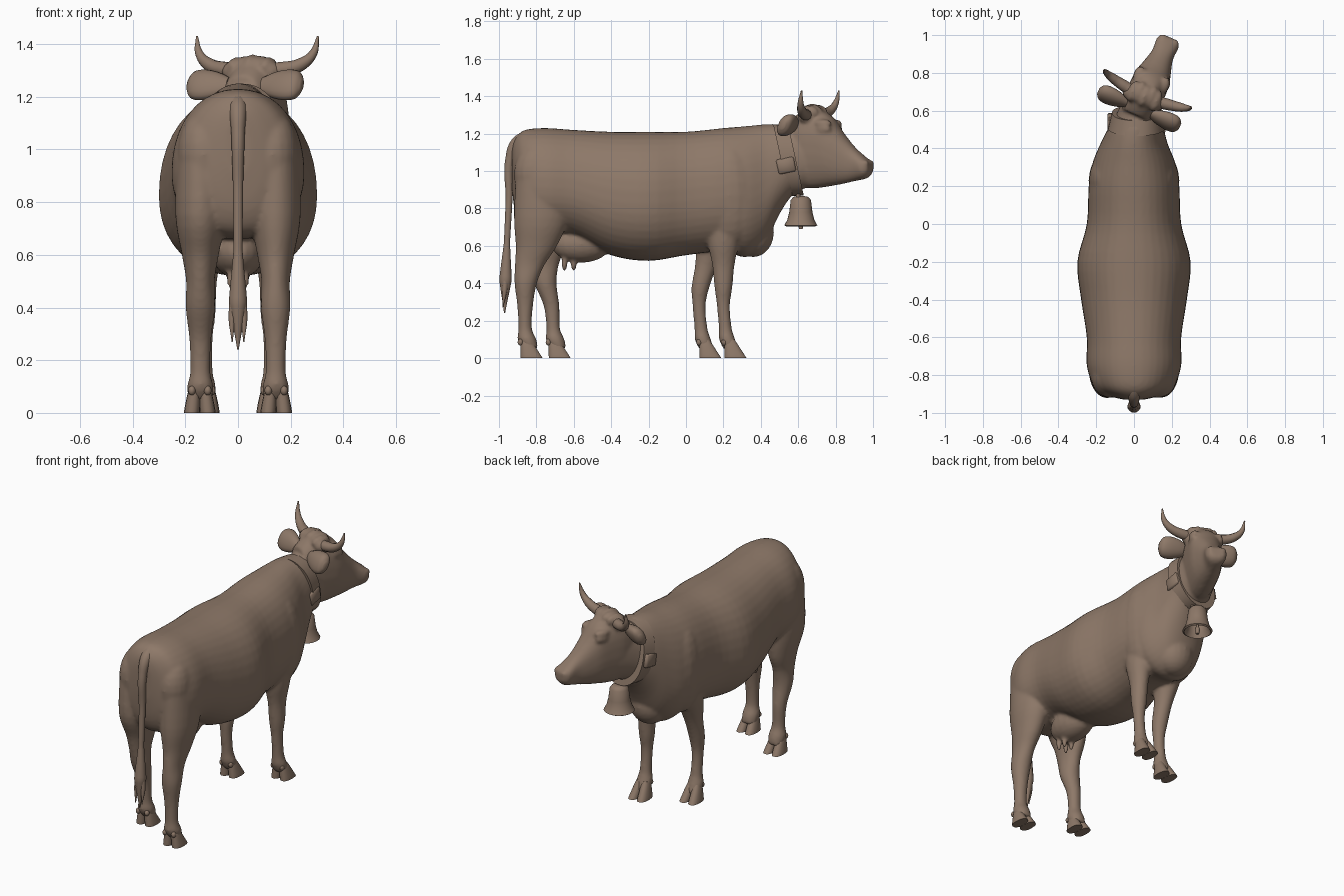
import bpy, bmesh, math
from mathutils import Vector, Matrix

cube = bpy.data.objects.get("Cube")
if cube:
    bpy.data.objects.remove(cube, do_unlink=True)

brown = bpy.data.materials.new("warm brown")
brown.use_nodes = True
colour = (0.27, 0.19, 0.14, 1)
brown.diffuse_color = colour
shader = next(n for n in brown.node_tree.nodes if n.type == 'BSDF_PRINCIPLED')
shader.inputs["Base Color"].default_value = colour
shader.inputs["Roughness"].default_value = 0.8


# Helpers -------------------------------------------------------------
def along_y(u, v, s):
    return Vector((u, s, v))


def along_z(u, v, s):
    return Vector((u, v, s))


def head_space(side, fwd, z):
    """Turned head frame: sideways and forward distances from the poll."""
    return Vector((0.04 + 0.92 * side + 0.4 * fwd, 0.64 - 0.4 * side + 0.92 * fwd, z))


def head_along(u, v, s):
    return head_space(u, s, v)


def ear_along(u, v, s):
    return head_space(s, u + 0.35 * (v - 1.25), v)


def strap_along(u, v, s):
    return Vector((u, s - 0.22 * (v - 1.05), v))


def refine(rows, steps):
    """Pass a smooth curve through the section rows."""
    out = []
    for i in range(len(rows) - 1):
        before, start, end, after = (rows[max(0, min(len(rows) - 1, i + k))] for k in (-1, 0, 1, 2))
        for j in range(steps):
            t = j / steps
            out.append([q + t / 2 * (r - p + t * (2 * p - 5 * q + 4 * r - w + t * (3 * (q - r) + w - p)))
                        for p, q, r, w in zip(before, start, end, after)])
    return out + [list(rows[-1])]


def loft(bm, rows, place, steps=4, sides=28, power=2, widest=0.5):
    """Skin over sections: (station, centre, half width, high, low)."""
    rings = []
    for station, centre, half, high, low in refine(rows, steps):
        middle = low + widest * (high - low)
        ring = []
        for k in range(sides):
            angle = math.tau * k / sides
            across, up = math.cos(angle), math.sin(angle)
            u = centre + half * math.copysign(abs(across) ** (2 / power), across)
            v = middle + ((high if up > 0 else low) - middle) * abs(up) ** (2 / power)
            ring.append(bm.verts.new(place(u, v, station)))
        rings.append(ring)
    faces = [bm.faces.new((p[k], p[(k + 1) % sides], q[(k + 1) % sides], q[k]))
             for p, q in zip(rings, rings[1:]) for k in range(sides)]
    faces += [bm.faces.new(rings[0]), bm.faces.new(rings[-1])]
    bmesh.ops.recalc_face_normals(bm, faces=faces)


def blob(bm, centre, radii, turn=0):
    matrix = Matrix.Translation(centre) @ Matrix.Rotation(turn, 4, 'Z') @ Matrix.Diagonal((*radii, 1))
    bmesh.ops.create_uvsphere(bm, u_segments=20, v_segments=12, radius=1, matrix=matrix)


def smooth(ob):
    bpy.ops.object.select_all(action='DESELECT')
    ob.select_set(True)
    bpy.context.view_layer.objects.active = ob
    if ob.type == 'CURVE':
        bpy.ops.object.convert(target='MESH')
    bpy.ops.object.shade_smooth_by_angle(angle=math.radians(45))


def finish(name, bm):
    mesh = bpy.data.meshes.new(name)
    bm.to_mesh(mesh)
    bm.free()
    ob = bpy.data.objects.new(name, mesh)
    bpy.context.collection.objects.link(ob)
    mesh.materials.append(brown)
    smooth(ob)
    return ob


def tube(name, points):
    """Tapered round tube through (position, radius) pairs."""
    curve = bpy.data.curves.new(name, 'CURVE')
    curve.dimensions = '3D'
    curve.bevel_depth = 1
    curve.bevel_resolution = 3
    curve.use_fill_caps = True
    spline = curve.splines.new('BEZIER')
    spline.bezier_points.add(len(points) - 1)
    for point, (position, radius) in zip(spline.bezier_points, points):
        point.co, point.radius = position, radius
        point.handle_left_type = point.handle_right_type = 'AUTO'
    curve.materials.append(brown)
    ob = bpy.data.objects.new(name, curve)
    bpy.context.collection.objects.link(ob)
    smooth(ob)


def leg(bm, x, stride, joint, rows):
    """Rows are (height, y, half depth, half width); the stride fades up to the joint."""
    sections = []
    for z, y, depth, width in rows:
        y += stride * max(0, min(1, 2 * (joint - z)))
        sections.append((z, x, width, y + depth, y - depth))
    loft(bm, sections, along_z)


# Body: trunk and neck, as (y, half width, top, bottom) ----------------
trunk = [
    (-0.93, 0.05, 1.13, 0.9),
    (-0.91, 0.13, 1.18, 0.76),
    (-0.86, 0.21, 1.22, 0.68),
    (-0.75, 0.25, 1.23, 0.66),
    (-0.6, 0.25, 1.22, 0.65),
    (-0.4, 0.28, 1.21, 0.55),
    (-0.2, 0.3, 1.21, 0.52),
    (0, 0.25, 1.21, 0.55),
    (0.2, 0.24, 1.23, 0.57),
    (0.32, 0.22, 1.24, 0.54),
    (0.42, 0.18, 1.25, 0.61),
    (0.5, 0.15, 1.25, 0.77),
    (0.58, 0.12, 1.24, 0.88),
    (0.7, 0.09, 1.28, 0.93)]
body = bmesh.new()
loft(body, [(y, max(0, y - 0.45) / 5, half, top, bottom) for y, half, top, bottom in trunk],
     along_y, sides=40, power=2.15, widest=0.44)
blob(body, (0, 0.36, 0.67), (0.12, 0.11, 0.13))

# Body: shoulders, rump, udder and legs in mid-stride
blob(body, (0, -0.56, 0.61), (0.1, 0.16, 0.1))
for side, hind, fore in ((1, 0, 0), (-1, 0.15, -0.13)):
    blob(body, (side * 0.14, 0.23, 0.87), (0.1, 0.15, 0.27))
    blob(body, (side * 0.13, -0.8, 0.98), (0.1, 0.12, 0.17))
    for y in (-0.65, -0.6):
        blob(body, (side * 0.026, y, 0.51), (0.016, 0.016, 0.05))
    leg(body, side * 0.143, hind, 0.75, [
        (0.05, -0.83, 0.04, 0.045),
        (0.1, -0.85, 0.05, 0.05),
        (0.16, -0.86, 0.036, 0.038),
        (0.28, -0.86, 0.042, 0.042),
        (0.4, -0.857, 0.06, 0.056),
        (0.5, -0.835, 0.08, 0.054),
        (0.6, -0.8, 0.11, 0.07),
        (0.75, -0.775, 0.145, 0.095),
        (1, -0.77, 0.14, 0.09)])
    leg(body, side * 0.13, fore, 0.85, [
        (0.05, 0.24, 0.04, 0.044),
        (0.1, 0.22, 0.043, 0.046),
        (0.16, 0.21, 0.035, 0.034),
        (0.28, 0.2, 0.035, 0.034),
        (0.38, 0.2, 0.048, 0.045),
        (0.5, 0.2, 0.06, 0.05),
        (0.62, 0.2, 0.085, 0.07),
        (0.78, 0.21, 0.11, 0.08)])

# Body: head as (forward, half width, top, bottom)
skull = [
    (-0.07, 0.085, 1.28, 0.95),
    (0, 0.1, 1.33, 0.91),
    (0.08, 0.1, 1.33, 0.91),
    (0.15, 0.095, 1.29, 0.92),
    (0.21, 0.078, 1.21, 0.93),
    (0.28, 0.06, 1.13, 0.945),
    (0.35, 0.063, 1.07, 0.96),
    (0.378, 0.042, 1.045, 0.985)]
loft(body, [(fwd, 0, half, top, bottom) for fwd, half, top, bottom in skull],
     head_along, power=2.3, widest=0.58)

# Body: eyes, brows, horn bases, nostrils and poll tuft
for side in (-1, 1):
    blob(body, head_space(side * 0.08, 0.135, 1.225), (0.022, 0.045, 0.028), -0.4)
    blob(body, head_space(side * 0.07, 0.13, 1.255), (0.03, 0.05, 0.022), -0.4)
    blob(body, head_space(side * 0.075, 0.03, 1.295), (0.045, 0.04, 0.04))
    blob(body, head_space(side * 0.036, 0.36, 1.04), (0.022, 0.02, 0.02))
for k in range(-2, 3):
    blob(body, head_space(k / 30, 0.04 + 0.01 * (k % 2), 1.325 - 0.005 * abs(k)), (0.026, 0.06, 0.036), -0.4)

# Blend the overlapping volumes into one skin
skin = finish("body", body)
remesh = skin.modifiers.new("blend", 'REMESH')
remesh.mode = 'VOXEL'
remesh.voxel_size = 0.01
remesh.use_smooth_shade = True
soften = skin.modifiers.new("soften", 'SMOOTH')
soften.factor = 0.5
soften.iterations = 6

# Cloven hooves with dewclaws
for name, x, y in (("hind_hoof_left", 0.145, -0.83), ("hind_hoof_right", -0.145, -0.68),
                   ("front_hoof_left", 0.13, 0.26), ("front_hoof_right", -0.13, 0.125)):
    hoof = bmesh.new()
    for side in (-1, 1):
        claw = x + side * 0.03
        loft(hoof, [(0.1 * t, claw - side * 0.01 * t, 0.03 - 0.012 * t * t, y + 0.065 * (1 - t), y - 0.055)
                    for t in (0, 0.2, 0.7, 1)], along_z, sides=14, power=2.4)
        blob(hoof, (claw, y - 0.055, 0.085), (0.014, 0.015, 0.018))
    finish(name, hoof)

# Ears and horns
for name, side in (("left", 1), ("right", -1)):
    ear = bmesh.new()
    loft(ear, [(side * reach, -0.03, half, 1.245 + 1.4 * half, 1.245 - 1.4 * half)
               for reach, half in ((0.07, 0.02), (0.12, 0.035), (0.175, 0.042), (0.215, 0.036), (0.235, 0.015))],
         ear_along, sides=18, power=2.3)
    finish(name + "_ear", ear)
    tube(name + "_horn", [(head_space(side * (0.045 + 0.205 * math.sin(t * math.pi / 2)),
                                      0.035 + 0.05 * t, 1.3 + 0.13 * t ** 2.5), 0.032 - 0.028 * t * t)
                          for t in (0, 0.25, 0.5, 0.75, 1)])

# Tail with hair tuft, as (y, z, radius)
tail = [(-0.84, 1.19, 0.035), (-0.905, 1.15, 0.034), (-0.94, 1.07, 0.026), (-0.946, 0.85, 0.019),
        (-0.957, 0.62, 0.017), (-0.965, 0.42, 0.035), (-0.97, 0.24, 0.003)]
tube("tail", [((0, y, z), radius) for y, z, radius in tail])
for side in (-1, 1):
    tube("tail_lock", [((0.01 * side, -0.965, 0.45), 0.02), ((0.022 * side, -0.97, 0.36), 0.014),
                       ((0.022 * side, -0.98, 0.27), 0.002)])

# Collar strap with side buckles
collar = bmesh.new()
loft(collar, [(0.51, 0.013, 0.15, 1.25, 0.865), (0.59, 0.02, 0.137, 1.245, 0.87)],
     strap_along, steps=1, sides=40, power=2.2)
finish("collar", collar)
for name, x in (("left_buckle", 0.15), ("right_buckle", -0.123)):
    buckle = bmesh.new()
    place = Matrix.Translation((x, 0.535, 1.03)) @ Matrix.Rotation(0.2, 4, 'X')
    bmesh.ops.create_cube(buckle, size=1, matrix=place @ Matrix.Diagonal((0.035, 0.095, 0.08, 1)))
    bmesh.ops.bevel(buckle, geom=buckle.edges[:], offset=0.008, segments=1, affect='EDGES')
    finish(name, buckle)

# Hollow bell, clapper and hanging loop
bell_x, bell_y = 0.032, 0.614
outside = [(0.866, 0.02), (0.862, 0.04), (0.845, 0.054), (0.78, 0.062), (0.74, 0.072), (0.71, 0.088)]
inside = [(z - 0.006, radius - 0.01) for z, radius in reversed(outside)]
bell = bmesh.new()
loft(bell, [(z, bell_x, radius, bell_y + radius, bell_y - radius) for z, radius in outside + inside],
     along_z, steps=1)
finish("bell", bell)
tube("clapper", [((bell_x, bell_y, z), radius)
                 for z, radius in ((0.84, 0.006), (0.74, 0.008), (0.72, 0.016), (0.69, 0.01))])
tube("bell_loop", [((bell_x + offset, 0.6, z), 0.011)
                   for offset, z in ((-0.03, 0.85), (-0.015, 0.89), (0.015, 0.89), (0.03, 0.85))])
